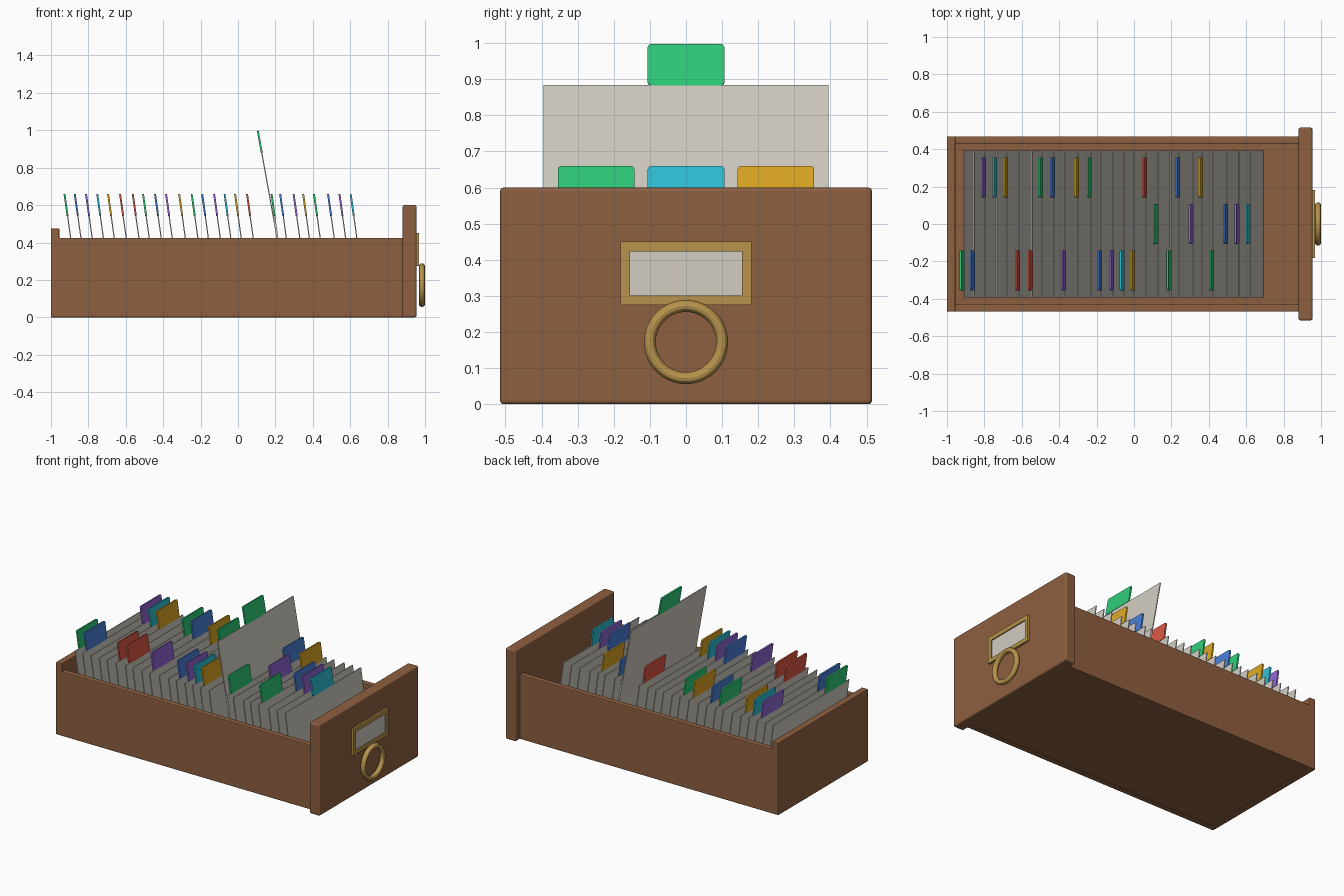
import bpy, bmesh, math

if "Cube" in bpy.data.objects:
    bpy.data.objects.remove(bpy.data.objects["Cube"])


def material(name, r, g, b):
    """Flat colour given as 0-255 sRGB values, stored linear."""
    def lin(c):
        c /= 255
        return c / 12.92 if c <= 0.04045 else ((c + 0.055) / 1.055) ** 2.4
    m = bpy.data.materials.new(name)
    m.diffuse_color = (lin(r), lin(g), lin(b), 1)
    m.use_nodes = True
    m.node_tree.nodes["Principled BSDF"].inputs["Base Color"].default_value = m.diffuse_color
    return m


wood = material("wood brown", 142, 96, 64)
brass = material("brass", 184, 148, 76)
paper = material("paper grey", 210, 205, 194)
TABS = {
    "green": material("tab green", 46, 204, 120),
    "blue": material("tab blue", 74, 128, 218),
    "purple": material("tab purple", 146, 104, 214),
    "cyan": material("tab cyan", 46, 194, 214),
    "yellow": material("tab yellow", 222, 168, 36),
    "red": material("tab red", 222, 88, 70),
}


def finish(name, bm, mat):
    bmesh.ops.recalc_face_normals(bm, faces=bm.faces)
    me = bpy.data.meshes.new(name)
    bm.to_mesh(me)
    bm.free()
    me.materials.append(mat)
    ob = bpy.data.objects.new(name, me)
    bpy.context.collection.objects.link(ob)
    return ob


def box(name, x, y, z, mat, bevel=0.0, seg=2, corners_only=False):
    """Box between (min, max) pairs; corners_only rounds just the x-parallel edges."""
    bm = bmesh.new()
    bmesh.ops.create_cube(bm, size=1)
    for v in bm.verts:
        for i, (lo, hi) in enumerate((x, y, z)):
            v.co[i] = lo + (v.co[i] + 0.5) * (hi - lo)
    if bevel:
        edges = [e for e in bm.edges if not corners_only
                 or abs(e.verts[0].co.x - e.verts[1].co.x) > 1e-5]
        bmesh.ops.bevel(bm, geom=edges, offset=bevel, segments=seg,
                        profile=0.5, affect='EDGES')
    return finish(name, bm, mat)


# Drawer box
box("drawer_floor", (-0.99, 0.89), (-0.45, 0.45), (0.003, 0.03), wood)
for side, s in (("left", 1), ("right", -1)):
    ys = sorted((s * 0.43, s * 0.468))
    box(side + "_side", (-0.975, 0.89), ys, (0, 0.425), wood, 0.005)
box("drawer_back", (-1.0, -0.955), (-0.468, 0.468), (0, 0.476), wood, 0.005)
box("drawer_front", (0.88, 0.955), (-0.515, 0.515), (0, 0.6), wood, 0.01, 3)

# Label holder: frame swept around a rectangular window
bm = bmesh.new()
outer, inner = (0.181, 0.275, 0.451), (0.155, 0.301, 0.423)


def loop(x, rect):
    w, lo, hi = rect
    return [bm.verts.new((x, y, z))
            for y, z in ((-w, lo), (w, lo), (w, hi), (-w, hi))]


loops = [loop(0.953, outer), loop(0.968, outer), loop(0.968, inner), loop(0.953, inner)]
for a, b in zip(loops, loops[1:] + loops[:1]):
    for i in range(4):
        j = (i + 1) % 4
        bm.faces.new((a[i], a[j], b[j], b[i]))
finish("label_frame", bm, brass)
box("label_paper", (0.953, 0.961), (-0.157, 0.157), (0.299, 0.425), paper)

# Ring pull
bpy.ops.mesh.primitive_torus_add(major_radius=0.1, minor_radius=0.0165,
                                 major_segments=40, minor_segments=12,
                                 location=(0.9835, 0, 0.172),
                                 rotation=(0, math.pi / 2, 0))
ring = bpy.context.object
ring.name = "ring_pull"
ring.data.materials.append(brass)
bpy.ops.object.shade_smooth_by_angle()

# Divider cards: (tab x, tab side -1/0/1, colour)
CARDS = [
    (-0.92, -1, "green"), (-0.865, -1, "blue"), (-0.805, 1, "purple"),
    (-0.745, 1, "cyan"), (-0.687, 1, "yellow"), (-0.623, -1, "red"),
    (-0.555, -1, "red"), (-0.5, 1, "green"), (-0.436, 1, "blue"),
    (-0.377, -1, "purple"), (-0.307, 1, "yellow"), (-0.24, 1, "green"),
    (-0.184, -1, "blue"), (-0.12, -1, "purple"), (-0.064, -1, "cyan"),
    (-0.008, -1, "yellow"), (0.056, 1, "red"), (0.115, 0, "green"),
    (0.187, -1, "green"), (0.233, 1, "blue"), (0.305, 0, "purple"),
    (0.356, 1, "yellow"), (0.414, -1, "green"), (0.489, 0, "blue"),
    (0.55, 0, "purple"), (0.61, 0, "cyan"),
]
BASE_Z, CARD_H, TAB_H = 0.035, 0.515, 0.115
for n, (tx, side, colour) in enumerate(CARDS, 1):
    pulled = n == 18                      # one card is pulled up
    tilt = math.radians(10.2 if pulled else 8)
    base = (tx + 0.57 * math.tan(tilt), 0, BASE_Z + (0.342 if pulled else 0))
    yc = side * 0.249
    card = box(f"card_{n}", (-0.003, 0.003), (-0.394, 0.394), (0, CARD_H), paper)
    tab = box(f"tab_{n}", (-0.005, 0.005), (yc - 0.106, yc + 0.106),
              (CARD_H - 0.002, CARD_H + TAB_H), TABS[colour], 0.009, 2, True)
    for ob in (card, tab):
        ob.location = base
        ob.rotation_euler.y = -tilt
